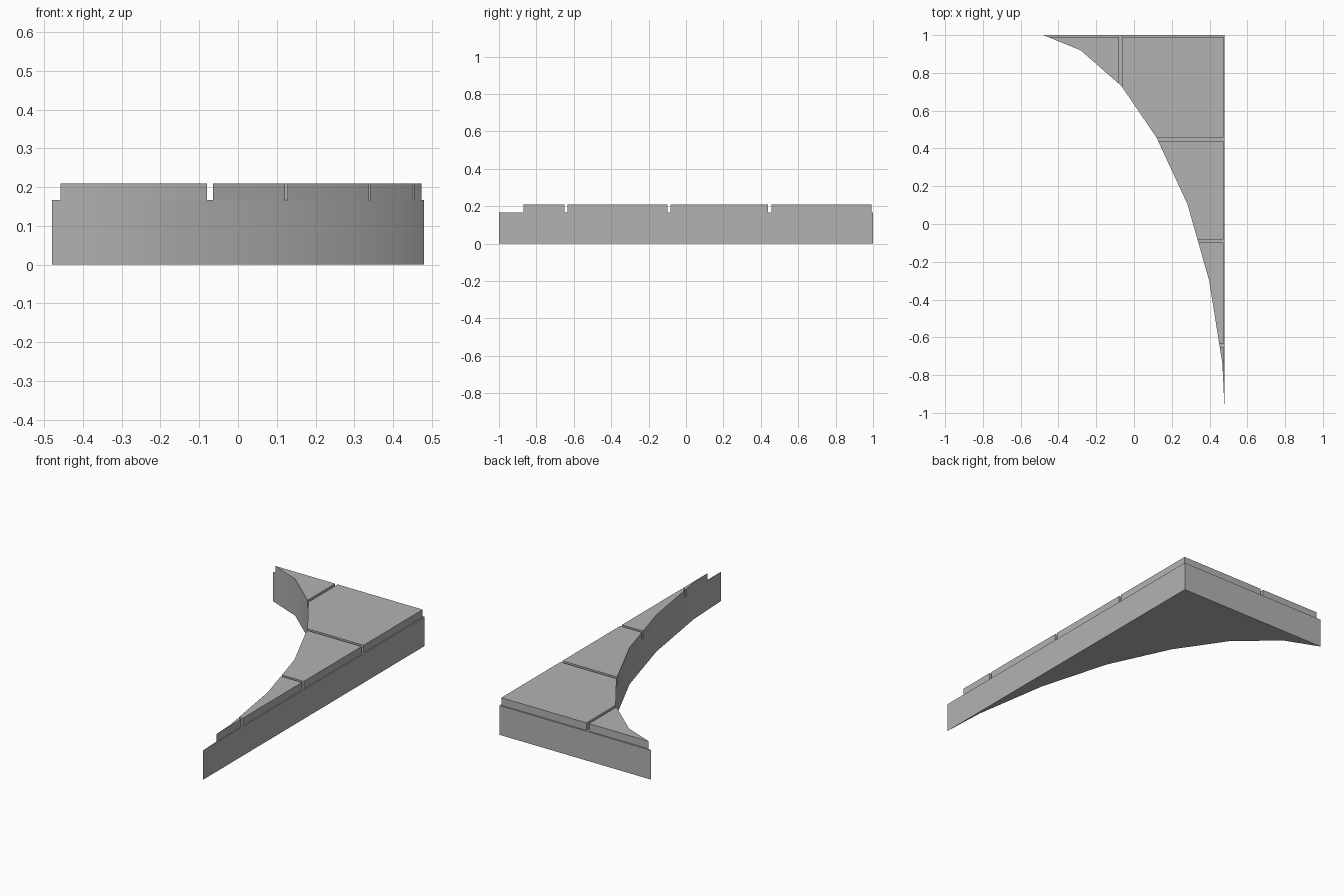
import bpy
import bmesh
import math

cube = bpy.data.objects.get("Cube")
if cube:
    bpy.data.objects.remove(cube, do_unlink=True)

# Single stone grey material
grey = bpy.data.materials.new("stone grey")
grey.use_nodes = True
colour = (0.45, 0.45, 0.45, 1)
grey.diffuse_color = colour
grey.node_tree.nodes["Principled BSDF"].inputs["Base Color"].default_value = colour

# Plan outline: two straight walls and a faceted concave sweep
SIDE, END = 0.48, 1.0
SWEEP = [(-SIDE, END), (-0.283, 0.92), (-0.066, 0.73), (0.119, 0.458),
         (0.283, 0.105), (0.398, -0.30), (0.468, -0.74), (SIDE, -END)]
OUTLINE = SWEEP + [(SIDE, END)]
BASE_TOP, SLAB_TOP = 0.167, 0.21


def prism(name, bottom, top, x_min=-SIDE, x_max=SIDE, y_min=-END, y_max=END):
    """Extrude the outline, trimmed to a rectangle in plan."""
    bm = bmesh.new()
    bm.faces.new([bm.verts.new((x, y, bottom)) for x, y in OUTLINE])
    cuts = [((x_min, 0, 0), (-1, 0, 0), x_min > -SIDE),
            ((x_max, 0, 0), (1, 0, 0), x_max < SIDE),
            ((0, y_min, 0), (0, -1, 0), y_min > -END),
            ((0, y_max, 0), (0, 1, 0), y_max < END)]
    for point, normal, needed in cuts:
        if needed:
            bmesh.ops.bisect_plane(bm, geom=bm.verts[:] + bm.edges[:] + bm.faces[:],
                                   plane_co=point, plane_no=normal, clear_outer=True)
    raised = bmesh.ops.extrude_face_region(bm, geom=bm.faces[:], use_keep_orig=True)
    verts = [v for v in raised["geom"] if isinstance(v, bmesh.types.BMVert)]
    bmesh.ops.translate(bm, verts=verts, vec=(0, 0, top - bottom))
    bmesh.ops.recalc_face_normals(bm, faces=bm.faces[:])
    mesh = bpy.data.meshes.new(name)
    bm.to_mesh(mesh)
    bm.free()
    mesh.materials.append(grey)
    obj = bpy.data.objects.new(name, mesh)
    bpy.context.collection.objects.link(obj)
    bpy.ops.object.select_all(action="DESELECT")
    obj.select_set(True)
    bpy.context.view_layer.objects.active = obj
    bpy.ops.object.shade_smooth_by_angle(angle=math.radians(30))
    return obj


# Lower body
prism("base", 0, BASE_TOP)

# Coping slabs, set in from the straight walls and separated by narrow joints
INSET_X, INSET_Y = 0.474, 0.991
prism("coping_end", BASE_TOP, SLAB_TOP, x_max=-0.08, y_max=INSET_Y)
prism("coping_corner", BASE_TOP, SLAB_TOP, x_min=-0.064, x_max=INSET_X,
      y_min=0.457, y_max=INSET_Y)
joints = [0.439, -0.099, -0.650, -END]
for number, (upper, lower) in enumerate(zip(joints, joints[1:]), 1):
    y_min = lower + 0.016 if lower > -END else -END
    prism(f"coping_side_{number}", BASE_TOP, SLAB_TOP, x_max=INSET_X,
          y_min=y_min, y_max=upper)
